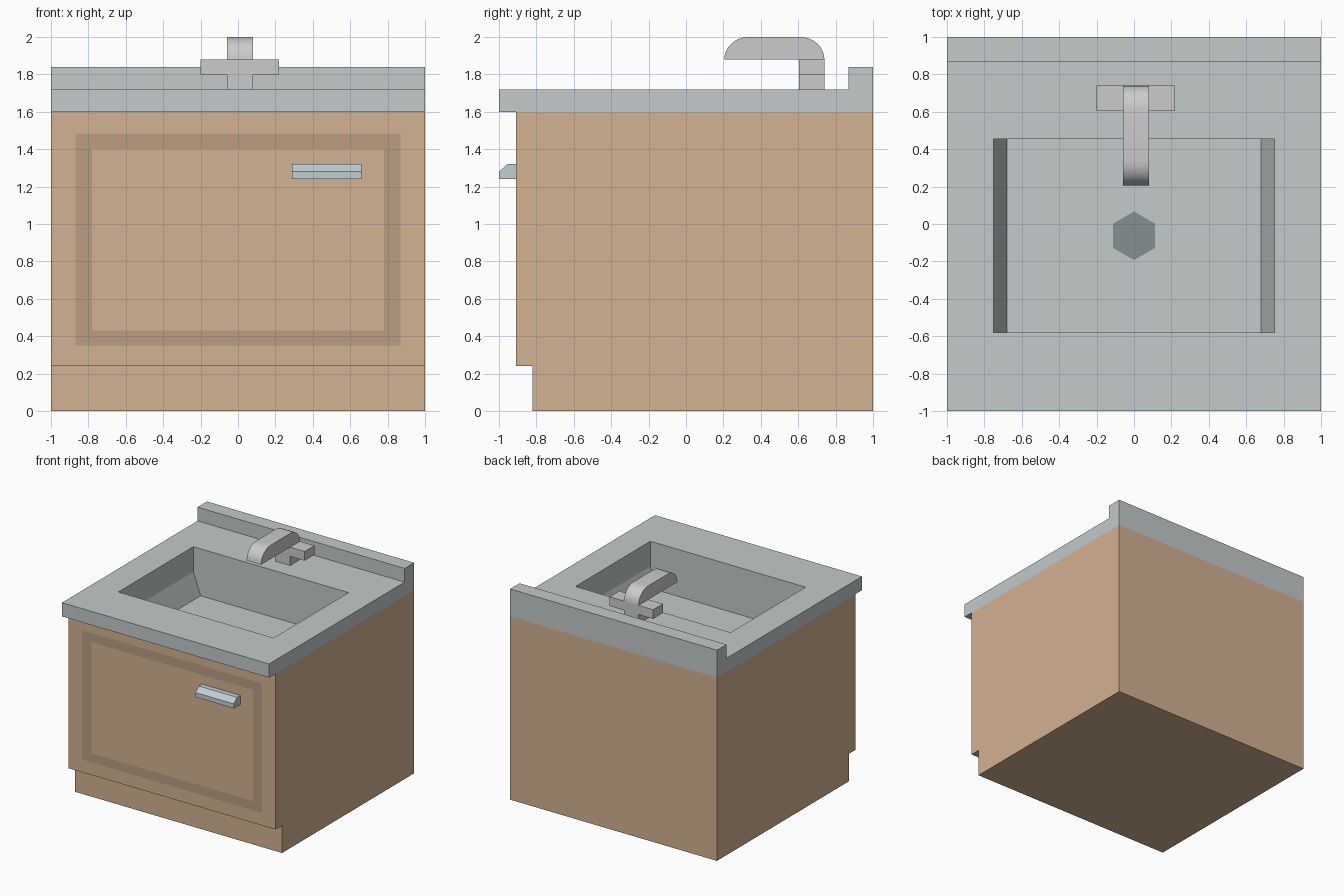
import bpy, bmesh, math
from mathutils import Vector

if "Cube" in bpy.data.objects:
    bpy.data.objects.remove(bpy.data.objects["Cube"])


def material(name, rgb):
    m = bpy.data.materials.new(name)
    m.diffuse_color = (*rgb, 1)
    m.use_nodes = True
    m.node_tree.nodes["Principled BSDF"].inputs["Base Color"].default_value = m.diffuse_color
    return m


wood = material("wood", (0.65, 0.445, 0.29))
dark_wood = material("dark_wood", (0.50, 0.337, 0.23))
stone = material("stone", (0.546, 0.59, 0.597))
metal = material("metal", (0.67, 0.70, 0.69))
handle_metal = material("handle_metal", (0.53, 0.62, 0.65))
drain_grey = material("drain_grey", (0.227, 0.283, 0.275))


def prism(points, a, b, to_xyz):
    """Closed prism from a 2D profile, running from a to b."""
    bm = bmesh.new()
    ends = [[bm.verts.new(to_xyz(p, q, t)) for p, q in points] for t in (a, b)]
    for ring in ends:
        bm.faces.new(ring)
    n = len(points)
    for i in range(n):
        j = (i + 1) % n
        bm.faces.new((ends[0][i], ends[0][j], ends[1][j], ends[1][i]))
    bmesh.ops.recalc_face_normals(bm, faces=bm.faces)
    return bm


def along_x(p, q, t):
    return (t, p, q)


def along_y(p, q, t):
    return (p, t, q)


def find_face(bm, point, normal):
    return min((f for f in bm.faces if f.normal.dot(Vector(normal)) > 0.99),
               key=lambda f: (f.calc_center_median() - Vector(point)).length)


def inset_to(bm, face, low, high):
    """Inset a four-sided face and move its corners to a box; returns the ring."""
    ring = bmesh.ops.inset_individual(bm, faces=[face], thickness=0.01)["faces"]
    c = face.calc_center_median()
    for v in face.verts:
        v.co = [h if v.co[i] > c[i] else l for i, (l, h) in enumerate(zip(low, high))]
    return ring


def finish(name, bm, *mats):
    bm.normal_update()
    mesh = bpy.data.meshes.new(name)
    bm.to_mesh(mesh)
    bm.free()
    for m in mats:
        mesh.materials.append(m)
    ob = bpy.data.objects.new(name, mesh)
    bpy.context.collection.objects.link(ob)
    return ob


# Cabinet with toe kick, open under the counter, dark door border on the front
bm = prism([(-0.82, 0), (1, 0), (1, 1.6), (-0.91, 1.6), (-0.91, 0.24), (-0.82, 0.24)],
           -1, 1, along_x)
front = find_face(bm, (0, -0.91, 0.9), (0, -1, 0))
inset_to(bm, front, (-0.87, -0.91, 0.35), (0.87, -0.91, 1.48))
for f in inset_to(bm, front, (-0.78, -0.91, 0.43), (0.78, -0.91, 1.40)):
    f.material_index = 1
bm.faces.remove(find_face(bm, (0, 0, 1.6), (0, 0, 1)))
finish("cabinet", bm, wood, dark_wood)

# Countertop with backsplash; the basin is sunk from the top face
bm = prism([(-1, 1.6), (-0.91, 1.6), (1, 1.6), (1, 1.84), (0.87, 1.84), (0.87, 1.72), (-1, 1.72)],
           -1, 1, along_x)
top = find_face(bm, (0, -0.06, 1.72), (0, 0, 1))
under = find_face(bm, (0, 0.05, 1.6), (0, 0, -1))
for half_width, z in ((0.75, 1.72), (0.75, 1.50), (0.68, 1.31)):
    inset_to(bm, top, (-half_width, -0.58, z), (half_width, 0.455, z))
bm.faces.remove(under)
finish("countertop_with_basin", bm, stone)

# Hexagonal drain on the basin floor
bm = bmesh.new()
hexagon = [(0.13 * math.sin(i * math.pi / 3), 0.13 * math.cos(i * math.pi / 3)) for i in range(6)]
bm.faces.new([bm.verts.new((x, y - 0.063, 1.312)) for x, y in reversed(hexagon)])
finish("drain", bm, drain_grey)

# Door handle
finish("door_handle", prism([(-0.91, 1.24), (-0.91, 1.32), (-0.955, 1.32), (-1, 1.28), (-1, 1.24)],
                            0.29, 0.66, along_x), handle_metal)

# Tap base: post and crossbar in one T-shaped block
finish("tap_base", prism([(-0.06, 1.72), (0.08, 1.72), (0.08, 1.80), (0.22, 1.80),
                          (0.22, 1.88), (-0.20, 1.88), (-0.20, 1.80), (-0.06, 1.80)],
                         0.605, 0.74, along_y), metal)

# Spout with rounded front and back
quarter = [i * math.pi / 16 for i in range(9)]
arch = [(0.335 - 0.13 * math.cos(a), 1.88 + 0.12 * math.sin(a)) for a in quarter]
arch += [(0.61 + 0.13 * math.sin(a), 1.88 + 0.12 * math.cos(a)) for a in quarter]
spout = finish("tap_spout", prism(arch, -0.06, 0.08, along_x), metal)
bpy.context.view_layer.objects.active = spout
spout.select_set(True)
bpy.ops.object.shade_smooth_by_angle(angle=math.radians(35))
